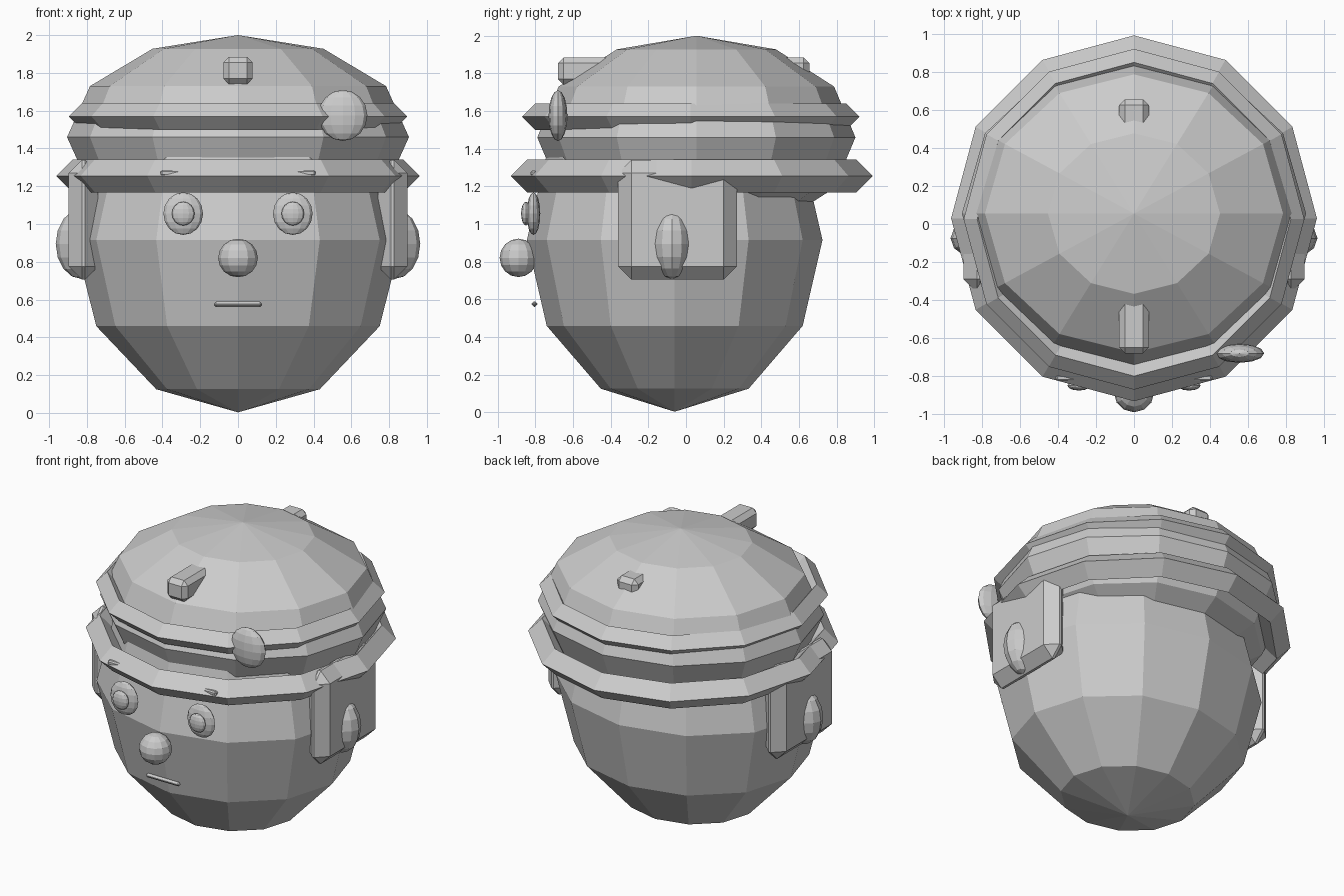
import bpy

if "Cube" in bpy.data.objects:
    bpy.data.objects.remove(bpy.data.objects["Cube"])


def finish(name):
    ob = bpy.context.object
    ob.name = name
    return ob


def ball(name, loc, radii, segs=12, rings=6):
    bpy.ops.mesh.primitive_uv_sphere_add(segments=segs, ring_count=rings, radius=1, location=loc)
    ob = finish(name)
    ob.scale = radii
    bpy.ops.object.transform_apply(location=False, rotation=False, scale=True)
    return ob


def ring(name, loc, major, minor):
    bpy.ops.mesh.primitive_torus_add(location=loc, major_segments=12, minor_segments=4,
                                     major_radius=major, minor_radius=minor)
    return finish(name)


def box(name, lo, hi, bevel):
    centre = [(a + b) / 2 for a, b in zip(lo, hi)]
    bpy.ops.mesh.primitive_cube_add(size=1, location=centre)
    ob = finish(name)
    ob.scale = [b - a for a, b in zip(lo, hi)]
    bpy.ops.object.transform_apply(location=False, rotation=False, scale=True)
    mod = ob.modifiers.new("bevel", 'BEVEL')
    mod.width = bevel
    mod.segments = 1
    return ob


# Head and helmet shell
ball("head", (0, -0.06, 0.915), (0.866, 0.785, 0.912))
ball("helmet_dome", (0, 0.055, 1.46), (0.905, 0.845, 0.54))

# Helmet rings, badge and the bar running through the dome
ring("helmet_brim", (0, 0.03, 1.255), 0.875, 0.087)
ring("helmet_band", (0, 0.025, 1.57), 0.825, 0.071)
ball("helmet_badge", (0.555, -0.68, 1.575), (0.13, 0.05, 0.135), 12, 8)
box("helmet_bar", (-0.078, -0.68, 1.74), (0.078, 0.655, 1.885), 0.03)

# Paired parts: ear flaps, lobes, eyes, brows
for side, s in (("left", -1), ("right", 1)):
    x0, x1 = sorted((s * 0.74, s * 0.897))
    box("ear_flap_" + side, (x0, -0.36, 0.705), (x1, 0.27, 1.34), 0.07)
    ball("ear_knob_" + side, (s * 0.825, -0.075, 0.895), (0.14, 0.105, 0.187), 12, 8)
    ball("eye_" + side, (s * 0.29, -0.81, 1.055), (0.105, 0.036, 0.113), 12, 8)
    ball("pupil_" + side, (s * 0.29, -0.85, 1.055), (0.06, 0.026, 0.063), 12, 8)
    x0, x1 = sorted((s * 0.18, s * 0.41))
    box("brow_" + side, (x0, -0.825, 1.255), (x1, -0.795, 1.285), 0.008)

# Nose and mouth
ball("nose", (0, -0.89, 0.82), (0.105, 0.1, 0.102), 12, 8)
box("mouth", (-0.128, -0.82, 0.56), (0.128, -0.79, 0.589), 0.012)
